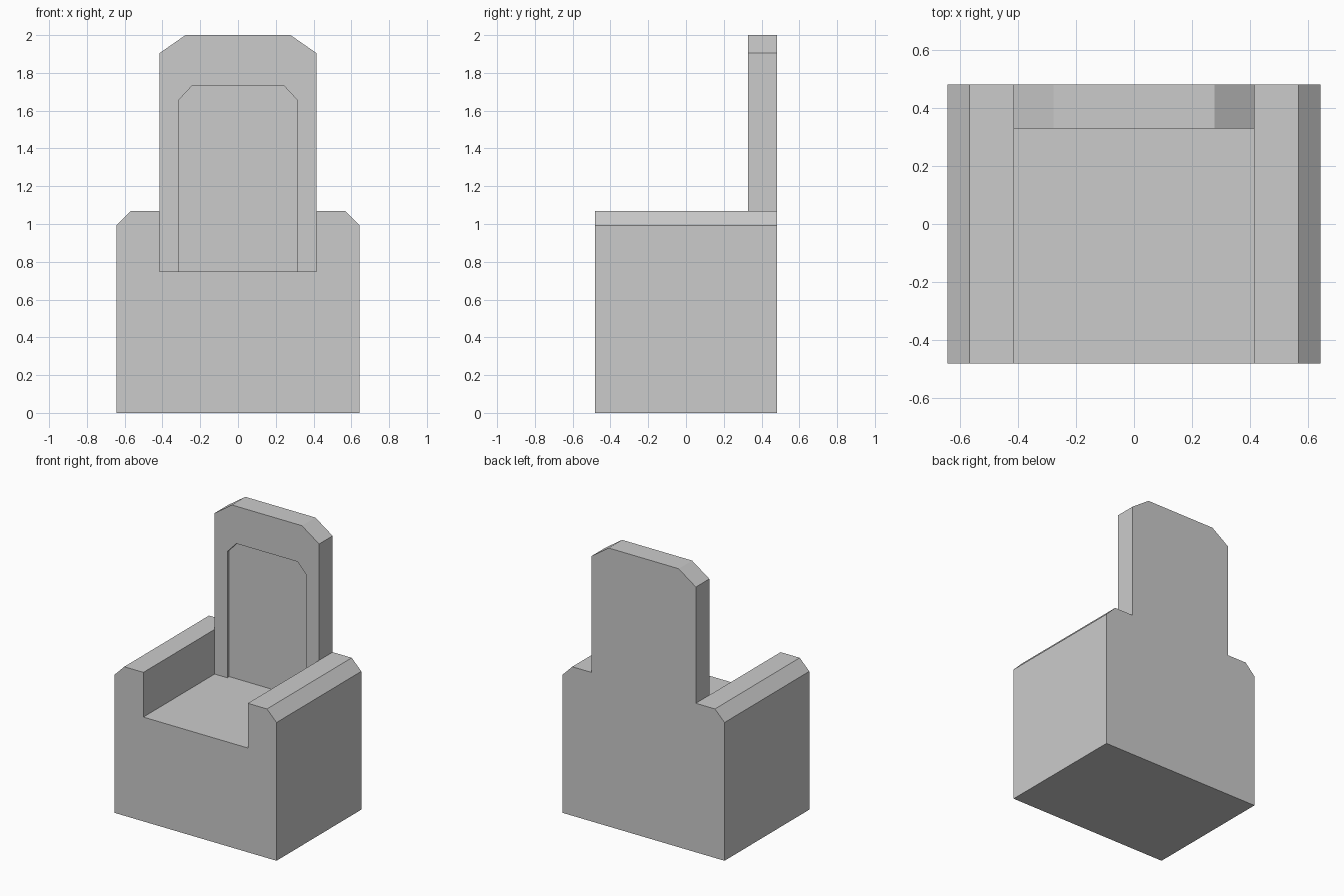
import bpy, bmesh

if "Cube" in bpy.data.objects:
    bpy.data.objects.remove(bpy.data.objects["Cube"])

FRONT, BACKREST, PANEL, REAR = -0.481, 0.328, 0.35, 0.481   # depth planes (y)

# Right-hand half profiles as (x, z)
base_side = [(0.643, 0), (0.643, 0.993), (0.567, 1.07), (0.415, 1.07)]
slot_side = [(0.415, 0.749), (0.315, 0.749)]
back_side = [(0.415, 1.905), (0.278, 2.0)]
panel_side = [(0.315, 0.749), (0.315, 1.655), (0.243, 1.732)]


def mirrored(half):
    return half + [(-x, z) for x, z in reversed(half)]


bm = bmesh.new()


def cap(profile, y):
    bm.faces.new([bm.verts.new((x, y, z)) for x, z in profile])


def wall(profile, y0, y1):
    for (xa, za), (xb, zb) in zip(profile, profile[1:] + profile[:1]):
        corners = [(xa, y0, za), (xb, y0, zb), (xb, y1, zb), (xa, y1, za)]
        bm.faces.new([bm.verts.new(c) for c in corners])


# Seat block with chamfered arms
seat_profile = mirrored(base_side + slot_side)
cap(seat_profile, FRONT)
wall(seat_profile, FRONT, BACKREST)

# Rear slab: base and tall backrest in one outline
rear_profile = mirrored(base_side + back_side)
wall(rear_profile, BACKREST, REAR)
cap(rear_profile, REAR)

# Backrest frame around the recessed panel
panel = mirrored(panel_side)
frame = mirrored([slot_side[0], base_side[-1]] + back_side)
cap(frame + panel[::-1], BACKREST)
wall(panel, BACKREST, PANEL)
cap(panel, PANEL)

# Weld into one closed shell and merge the flat neighbours
bmesh.ops.remove_doubles(bm, verts=bm.verts[:], dist=1e-4)
bmesh.ops.recalc_face_normals(bm, faces=bm.faces[:])
bmesh.ops.dissolve_limit(bm, angle_limit=0.01, verts=bm.verts[:], edges=bm.edges[:])

mesh = bpy.data.meshes.new("armchair")
bm.to_mesh(mesh)
bm.free()
bpy.context.collection.objects.link(bpy.data.objects.new("armchair", mesh))
